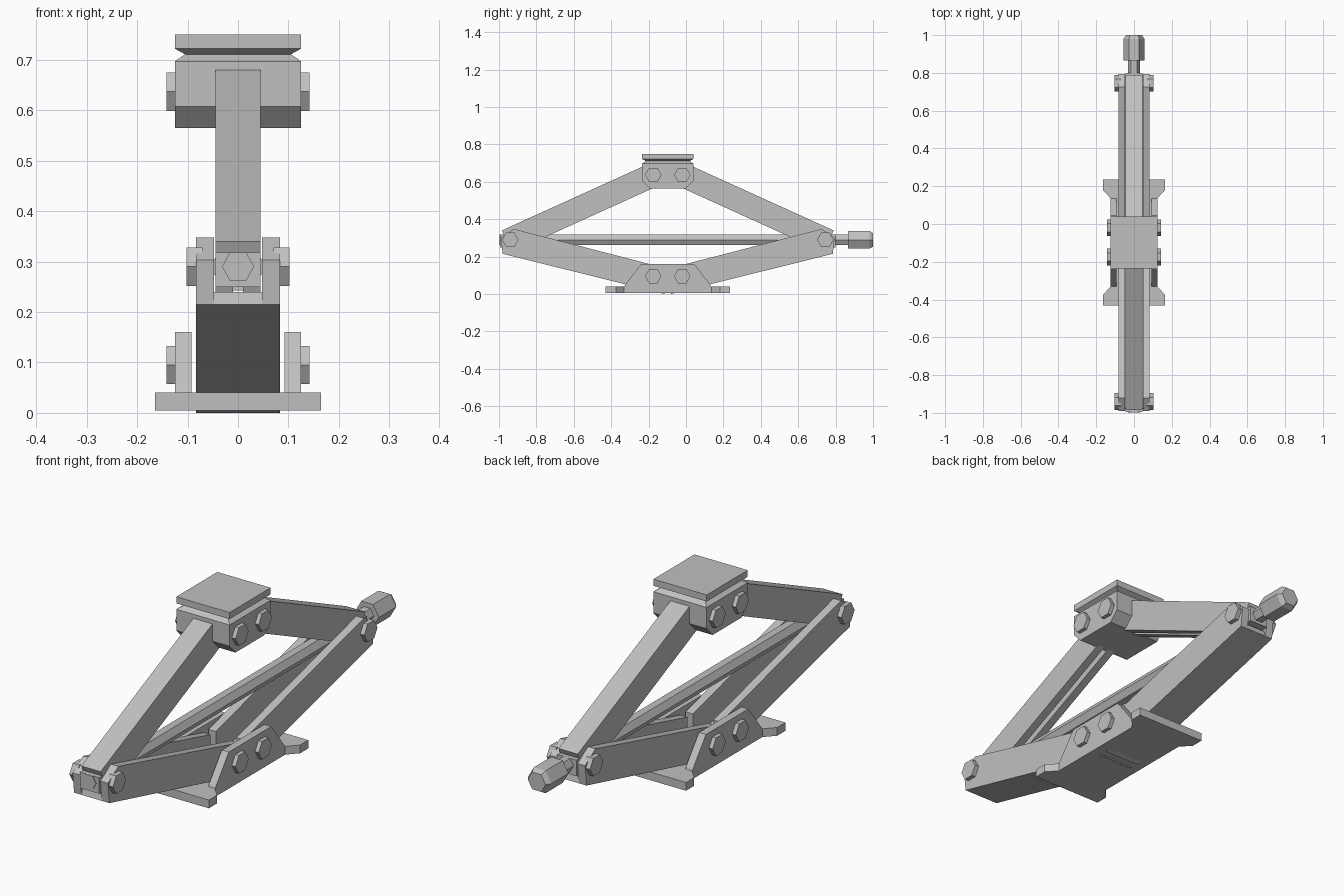
import bpy, bmesh, math
from mathutils import Vector

cube = bpy.data.objects.get("Cube")
if cube:
    bpy.data.objects.remove(cube, do_unlink=True)

STEEL = bpy.data.materials.new("steel grey")
STEEL.use_nodes = True
GREY = (0.53, 0.53, 0.53, 1)
STEEL.diffuse_color = GREY
STEEL.node_tree.nodes["Principled BSDF"].inputs["Base Color"].default_value = GREY

MID = -0.0975  # the jack is symmetric about this y


def finish(bm, name):
    bmesh.ops.recalc_face_normals(bm, faces=bm.faces)
    mesh = bpy.data.meshes.new(name)
    bm.to_mesh(mesh)
    bm.free()
    mesh.materials.append(STEEL)
    obj = bpy.data.objects.new(name, mesh)
    bpy.context.collection.objects.link(obj)
    return obj


def loft(bm, rings):
    """Skin rings of equal point count and cap both ends."""
    rows = [[bm.verts.new(p) for p in ring] for ring in rings]
    n = len(rows[0])
    for a, b in zip(rows, rows[1:]):
        for i in range(n):
            j = (i + 1) % n
            bm.faces.new((a[i], a[j], b[j], b[i]))
    bm.faces.new(rows[0][::-1])
    bm.faces.new(rows[-1])


def plate(bm, profile, x0, x1, flip=False):
    """Extrude a (y, z) profile along x, optionally mirrored about MID."""
    pts = [(2 * MID - y if flip else y, z) for y, z in profile]
    loft(bm, [[(x, y, z) for y, z in pts] for x in (x0, x1)])


def hex_ring(center, radius, axis):
    """Hexagon across x or y, with corners pointing sideways."""
    ring = []
    for i in range(6):
        a = math.tau * i / 6
        u, v = radius * math.cos(a), radius * math.sin(a)
        ring.append(Vector(center) + Vector((0, u, v) if axis == "x" else (u, 0, v)))
    return ring


def offset(p, d, along, up):
    return (p[0] + d[0] * along - d[1] * up, p[1] + d[1] * along + d[0] * up)


END = (-0.94, 0.29)
TOP = (-0.175, 0.637)
d = (Vector(TOP) - Vector(END)).normalized()
length = (Vector(TOP) - Vector(END)).length
half = 0.064

for flip, side in ((False, "front"), (True, "back")):
    # Upper arm: narrow channel open underneath
    bm = bmesh.new()
    for s in (-1, 1):
        wall = [offset(END, d, a, u) for a, u in
                ((-0.02, half), (length, half), (length, -half), (-0.02, -half))]
        plate(bm, wall, s * 0.01, s * 0.045, flip)
    web = [offset(END, d, a, u) for a, u in
           ((-0.02, half), (length, half), (length, half - 0.027), (-0.02, half - 0.027))]
    plate(bm, web, -0.01, 0.01, flip)
    finish(bm, side + "_upper_arm")

    # Lower arm: wide channel open on top
    bm = bmesh.new()
    wall = [(-0.98, 0.215), (-0.99, 0.303), (-0.92, 0.348), (-0.115, 0.14), (-0.115, 0)]
    for s in (-1, 1):
        plate(bm, wall, s * 0.048, s * 0.083, flip)
    plate(bm, [(-0.98, 0.215), (-0.974, 0.24), (-0.115, 0.026), (-0.115, 0)],
          -0.048, 0.048, flip)
    finish(bm, side + "_lower_arm")

    # Pivot block carrying the screw
    bm = bmesh.new()
    plate(bm, [(-0.994, 0.25), (-0.994, 0.318), (-0.89, 0.318), (-0.89, 0.25)],
          -0.045, 0.045, flip)
    finish(bm, side + "_screw_block")

    # Hexagonal bolt heads at every pivot
    for place, (y, z), x0, x1 in (("end", END, 0.07, 0.102),
                                  ("head", TOP, 0.115, 0.142),
                                  ("base", (-0.175, 0.095), 0.115, 0.142)):
        bm = bmesh.new()
        y = 2 * MID - y if flip else y
        for s in (-1, 1):
            loft(bm, [hex_ring((s * x, y, z), 0.044, "x") for x in (x0, x1)])
        finish(bm, side + "_" + place + "_bolts")

# Drive screw and its chamfered hexagonal end
bm = bmesh.new()
loft(bm, [hex_ring((0, y, 0.29), 0.032, "y") for y in (-0.998, 0.88)])
finish(bm, "drive_screw")
bm = bmesh.new()
loft(bm, [hex_ring((0, y, 0.29), r, "y")
          for y, r in ((0.865, 0.055), (0.98, 0.055), (1.0, 0.042))])
finish(bm, "screw_head")

# Head block with chamfered lower corners
bm = bmesh.new()
plate(bm, [(-0.235, 0.697), (-0.235, 0.607), (-0.195, 0.565),
           (0, 0.565), (0.04, 0.607), (0.04, 0.697)], -0.125, 0.125)
finish(bm, "head_block")

# Saddle plate on a grooved neck
bm = bmesh.new()
rings = []
for z, inset in ((0.697, 0), (0.711, 0.02), (0.722, 0), (0.75, 0)):
    hx, hy = 0.125 - inset, 0.1375 - inset
    rings.append([(sx * hx, MID + sy * hy, z)
                  for sx, sy in ((-1, -1), (1, -1), (1, 1), (-1, 1))])
loft(bm, rings)
finish(bm, "saddle")

# Foot plate flaring at both ends
bm = bmesh.new()
quarter = [(0.165, 0.333), (0.165, 0.278), (0.125, 0.235)]
outline = [(x, MID + y) for x, y in quarter]
outline += [(x, MID - y) for x, y in reversed(quarter)]
outline += [(-x, y) for x, y in reversed(outline)]
loft(bm, [[(x, y, z) for x, y in outline] for z in (0.005, 0.04)])
finish(bm, "foot_plate")

# Upright flanges of the foot
bm = bmesh.new()
for s in (-1, 1):
    plate(bm, [(-0.335, 0.03), (-0.325, 0.05), (-0.24, 0.16),
               (0.045, 0.16), (0.13, 0.05), (0.14, 0.03)], s * 0.092, s * 0.125)
finish(bm, "foot_flanges")
